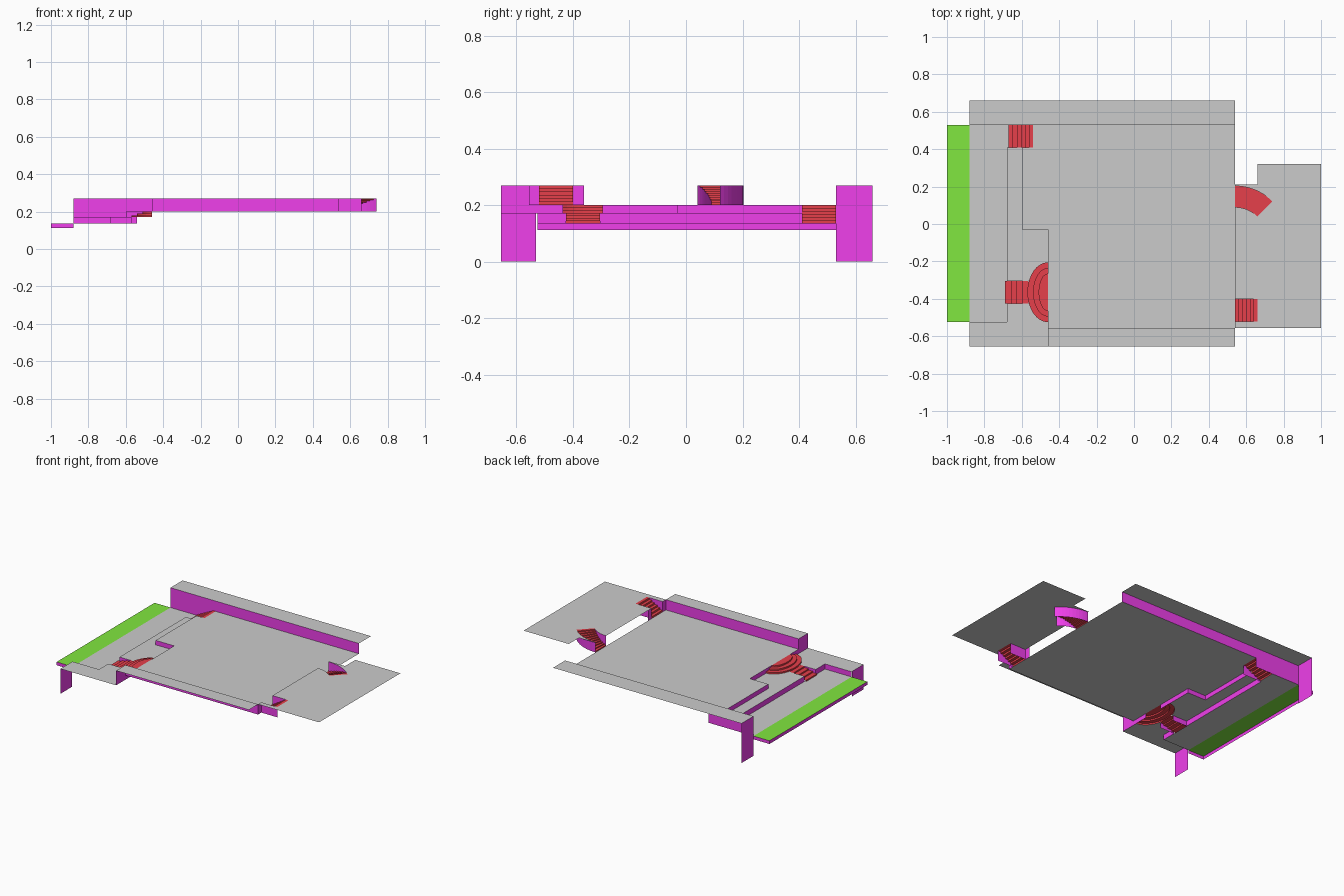
import bpy
from math import sin, cos, pi

if "Cube" in bpy.data.objects:
    bpy.data.objects.remove(bpy.data.objects["Cube"])


def material(name, rgb):
    m = bpy.data.materials.new(name)
    m.diffuse_color = (*rgb, 1)
    m.use_nodes = True
    m.node_tree.nodes["Principled BSDF"].inputs["Base Color"].default_value = m.diffuse_color
    return m


WALL = material("wall_magenta", (0.87, 0.05, 0.83))
STEP = material("step_red", (0.79, 0.05, 0.07))
PAD = material("pad_green", (0.22, 0.80, 0.05))
PIT, LOW, MID, TOP = 0.135, 0.17, 0.20, 0.27   # floor levels


def build(name, verts, faces, mat=None):
    me = bpy.data.meshes.new(name)
    me.from_pydata(verts, [], faces)
    ob = bpy.data.objects.new(name, me)
    bpy.context.collection.objects.link(ob)
    if mat:
        me.materials.append(mat)
    return ob


def floor(name, pts, z, mat=None):
    build(name, [(x, y, z) for x, y in pts], [list(range(len(pts)))], mat)


def wall(name, pts, z0, z1):
    """Upright sheet following a plan path."""
    n = len(pts)
    verts = [(x, y, z) for z in (z0, z1) for x, y in pts]
    build(name, verts, [(i, i + 1, n + i + 1, n + i) for i in range(n - 1)], WALL)


def steps(name, rows, z0, z1):
    """Risers and treads between successive plan lines."""
    n, w = len(rows) - 1, len(rows[0])
    lines = []
    for i in range(n):
        za, zb = z0 + (z1 - z0) * i / n, z0 + (z1 - z0) * (i + 1) / n
        lines += [[(x, y, za) for x, y in rows[i]], [(x, y, zb) for x, y in rows[i]]]
    lines.append([(x, y, z1) for x, y in rows[n]])
    verts = [p for line in lines for p in line]
    faces = [(r * w + c, r * w + c + 1, (r + 1) * w + c + 1, (r + 1) * w + c)
             for r in range(len(lines) - 1) for c in range(w - 1)]
    build(name, verts, faces, STEP)


def straight(name, x0, x1, y0, y1, z0, z1, n):
    rows = [[(x0 + (x1 - x0) * i / n, y1), (x0 + (x1 - x0) * i / n, y0)] for i in range(n + 1)]
    steps(name, rows, z0, z1)


def arc(r, n=10):
    """Eighth-turn of the curved stair."""
    return [(0.54 + r * sin(pi / 4 * i / n), -0.08 + r * cos(pi / 4 * i / n)) for i in range(n + 1)]


def fan(a, b, n=16):
    """Half ellipse bulging toward -x from the main floor edge."""
    return [(-0.46 - a * sin(pi * i / n), -0.365 + b * cos(pi * i / n)) for i in range(n + 1)]


outer, inner = arc(0.283), arc(0.17)
rim = fan(0.11, 0.16)

# Floors
floor("main_floor", [(-.46, -.555), (.54, -.555), (.54, .53), (-.54, .53), (-.54, .41),
                     (-.60, .41), (-.60, -.03), (-.46, -.03)], MID)
floor("back_ledge", [(-.88, .53), (.54, .53), (.54, .66), (-.88, .66)], TOP)
floor("front_ledge", [(-.46, -.655), (.54, -.655), (.54, -.555), (-.46, -.555)], TOP)
floor("pit_floor", [(-.88, -.525), (-.68, -.525), (-.68, .41), (-.67, .41), (-.67, .53), (-.88, .53)], PIT)
upper = [p for p in rim if p[1] > -0.31]
lower = [p for p in rim if p[1] < -0.42]
floor("low_floor_front", [(-.88, -.655), (-.46, -.655)] + lower[::-1]
      + [(-.56, -.425), (-.68, -.425), (-.68, -.525), (-.88, -.525)], LOW)
floor("low_floor_back", [(-.68, -.305), (-.56, -.305)] + upper[::-1]
      + [(-.46, -.03), (-.60, -.03), (-.60, .41), (-.68, .41)], LOW)
floor("side_platform", [(.54, -.555), (1, -.555), (1, .32), (.66, .32), (.66, .21), (.54, .21)]
      + outer + inner[::-1] + [(.54, -.40), (.66, -.40), (.66, -.52), (.54, -.52)], TOP)

# Green pad at the left end with its skirt
floor("green_pad", [(-1, -.525), (-.88, -.525), (-.88, .53), (-1, .53)], PIT, PAD)
wall("pad_skirt", [(-.88, -.525), (-1, -.525), (-1, .53), (-.88, .53)], 0.113, PIT)

# Walls of the ledges
wall("back_ledge_wall", [(.54, .53), (-.88, .53)], MID, TOP)
wall("back_pit_wall", [(-.54, .53), (-.88, .53)], PIT, MID)
wall("back_end_wall", [(-.88, .53), (-.88, .66)], 0, TOP)
wall("front_end_wall", [(-.88, -.655), (-.88, -.53)], 0, LOW)
wall("front_ledge_wall", [(-.46, -.555), (.54, -.555)], MID, TOP)
wall("front_ledge_end", [(-.46, -.655), (-.46, -.555)], LOW, TOP)

# Walls between pit, low and main floors
wall("main_edge_front", [(-.46, -.555), (-.46, -.435)], LOW, MID)
wall("main_edge_back", [(-.46, -.295), (-.46, -.03), (-.60, -.03), (-.60, .41)], LOW, MID)
wall("pit_wall_front", [(-.88, -.525), (-.68, -.525), (-.68, -.425), (-.57, -.425)], PIT, LOW)
wall("pit_wall_back", [(-.57, -.305), (-.68, -.305), (-.68, .41), (-.60, .41)], PIT, LOW)
wall("pit_stair_side", [(-.60, .41), (-.54, .41)], PIT, MID)

# Stairs
straight("pit_stair", -.67, -.54, .41, .53, PIT, MID, 6)
straight("fan_lower_stair", -.69, -.565, -.425, -.305, PIT, LOW, 4)
steps("fan_stair", [fan(.11 - .03 * i, .16 - .03 * i) for i in range(4)], LOW, MID)
floor("fan_landing", fan(.02, .07), MID, STEP)
straight("side_stair", .54, .66, -.52, -.40, MID, TOP, 6)
steps("curved_stair", [[outer[i], inner[i]] for i in range(0, 11)], MID, TOP)

# Walls around the stairs up to the side platform
wall("side_stair_front", [(.54, -.555), (.54, -.52), (.66, -.52)], MID, TOP)
wall("side_stair_back", [(.54, -.36), (.54, -.40), (.66, -.40)], MID, TOP)
wall("curved_stair_outer", outer, MID, TOP)
wall("curved_stair_inner", inner, MID, TOP)
